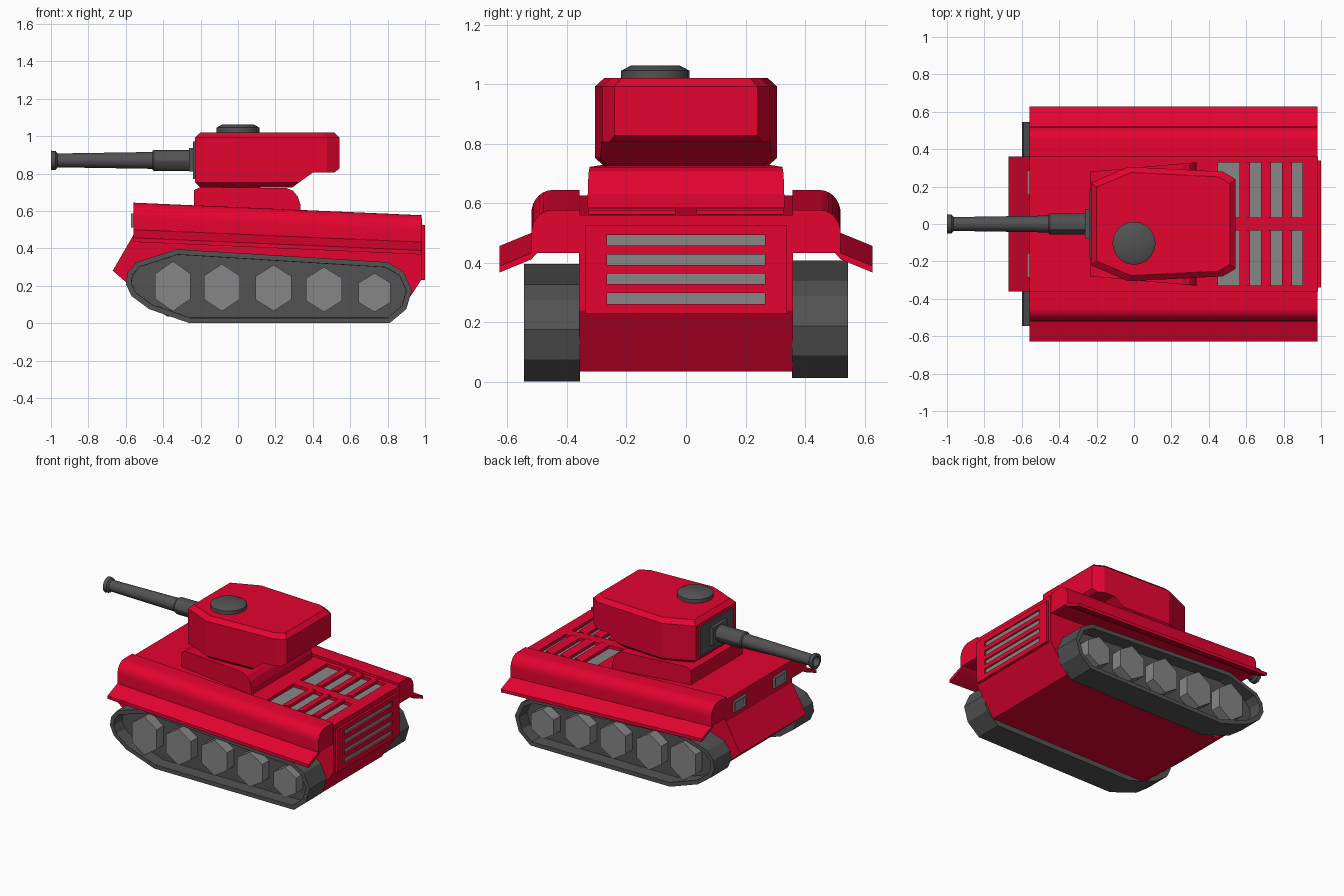
import bpy, bmesh, math

if "Cube" in bpy.data.objects:
    bpy.data.objects.remove(bpy.data.objects["Cube"])

def material(name, color):
    m = bpy.data.materials.new(name)
    m.diffuse_color = (*color, 1)
    m.use_nodes = True
    m.node_tree.nodes["Principled BSDF"].inputs["Base Color"].default_value = m.diffuse_color
    return m

RED = material("red_paint", (0.78, 0.001, 0.03))
DARK = material("dark_metal", (0.085, 0.085, 0.085))
GREY = material("light_metal", (0.24, 0.24, 0.24))

def finish(name, bm, mat, smooth=None):
    bmesh.ops.recalc_face_normals(bm, faces=bm.faces)
    me = bpy.data.meshes.new(name)
    bm.to_mesh(me)
    bm.free()
    ob = bpy.data.objects.new(name, me)
    bpy.context.collection.objects.link(ob)
    me.materials.append(mat)
    if smooth:
        activate(ob)
        bpy.ops.object.shade_smooth_by_angle(angle=math.radians(smooth))
    return ob

def activate(ob):
    bpy.ops.object.select_all(action='DESELECT')
    ob.select_set(True)
    bpy.context.view_layer.objects.active = ob

def loft_bm(rings):
    """Bridge rings of equal length and cap the ends."""
    bm = bmesh.new()
    vs = [[bm.verts.new(p) for p in r] for r in rings]
    n = len(vs[0])
    for a, b in zip(vs, vs[1:]):
        for i in range(n):
            j = (i + 1) % n
            bm.faces.new((a[i], a[j], b[j], b[i]))
    bm.faces.new(vs[0])
    bm.faces.new(vs[-1])
    return bm

def recess(bm, rim, offset):
    """Leave a rim on the last cap and push its middle in by offset."""
    bmesh.ops.recalc_face_normals(bm, faces=bm.faces)
    bm.faces.ensure_lookup_table()
    cap = bm.faces[-1]
    for t in (rim, 0.001):
        bmesh.ops.inset_region(bm, faces=[cap], thickness=t, use_even_offset=True)
    bmesh.ops.translate(bm, verts=cap.verts, vec=offset)

def loft(name, rings, mat, smooth=None):
    return finish(name, loft_bm(rings), mat, smooth)

def side_prism(name, pts, width, mat):
    """Extrude an x-z profile symmetrically in y; width may depend on x."""
    w = width if callable(width) else (lambda x: width)
    return loft(name, [[(x, s * w(x), z) for x, z in pts] for s in (-1, 1)], mat)

def box(name, x0, x1, y0, y1, z0, z1, mat, slope=None):
    """Axis box; slope(x) is added to z when given."""
    f = slope or (lambda x: 0)
    return loft(name, [[(x, y0, z0 + f(x)), (x, y1, z0 + f(x)),
                        (x, y1, z1 + f(x)), (x, y0, z1 + f(x))] for x in (x0, x1)], mat)

def cut(ob, cutter):
    m = ob.modifiers.new("cut", 'BOOLEAN')
    m.operation, m.solver, m.object = 'DIFFERENCE', 'EXACT', cutter
    activate(ob)
    bpy.ops.object.modifier_apply(modifier=m.name)
    bpy.data.objects.remove(cutter)

def lathe_x(name, profile, z, sides, mat, smooth=None):
    """Revolve (x, radius) points around a line along x."""
    rings = [[(x, r * math.cos(2 * math.pi * i / sides), z + r * math.sin(2 * math.pi * i / sides))
              for i in range(sides)] for x, r in profile]
    return loft(name, rings, mat, smooth)

# Hull with two deck wells
deck = lambda x: 0.625 - 0.042 * (x + 0.56)
hull = side_prism("hull", [(-0.56, 0.47), (-0.56, 0.625), (0.985, deck(0.985)), (0.985, 0.24),
                           (0.96, 0.2), (0.85, 0.035), (-0.38, 0.035), (-0.60, 0.22), (-0.67, 0.28)], 0.36, RED)
for s in (-1, 1):
    y0, y1 = sorted((s * 0.035, s * 0.328))
    cut(hull, box("well_cutter", 0.45, 0.90, y0, y1, -0.035, 0.1, RED, deck))
    box("deck_vent_floor", 0.45, 0.90, y0, y1, -0.036, -0.022, GREY, deck)
    # Louvre slats
    for k, x in enumerate((0.592, 0.705, 0.818)):
        box(f"deck_slat_{k}", x - 0.027, x + 0.027, y0, y1, -0.015, 0.005, RED,
            lambda t, x=x: deck(x) + 0.2 * (t - x))

# Rear grille: frame bars in front of a grey plate
box("grille_plate", 0.98, 0.988, -0.30, 0.30, 0.25, 0.51, GREY)
edges = [0.23, 0.262, 0.298, 0.328, 0.363, 0.393, 0.428, 0.458, 0.493, 0.525]
for k in range(0, 10, 2):
    box(f"grille_bar_{k // 2}", 0.98, 1.0, -0.265, 0.265, edges[k], edges[k + 1], RED)
for s in (-1, 1):
    y0, y1 = sorted((s * 0.265, s * 0.34))
    box("grille_side", 0.98, 1.0, y0, y1, 0.23, 0.525, RED)

# Fenders with flared skirts
arc = [(0.45 + 0.07 * math.sin(a), 0.564 + 0.08 * math.cos(a))
       for a in [math.pi / 2 * i / 7 for i in range(8)]]
fender = [(0.358, 0.5), (0.358, 0.644)] + arc + [(0.52, 0.5), (0.627, 0.456), (0.627, 0.434),
                                                 (0.52, 0.478), (0.5, 0.5)]
for s, side in ((-1, "near"), (1, "far")):
    loft(f"fender_{side}", [[(x, s * y, z - dz) for y, z in fender]
                            for x, dz in ((-0.56, 0), (0.98, 0.067))], RED, 30)

# Front lamps: box with an inset lens
for s, side in ((-1, "near"), (1, "far")):
    bm = loft_bm([[(x, s * 0.22 + y, z) for y, z in
                   ((-0.066, 0.51), (0.066, 0.51), (0.066, 0.585), (-0.066, 0.585))] for x in (-0.55, -0.573)])
    recess(bm, 0.012, (0.01, 0, 0))
    finish(f"lamp_{side}", bm, GREY)

# Tracks: outline prism with a recessed outer face, plus hexagonal wheels
outline = [(-0.60, 0.21), (-0.59, 0.27), (-0.545, 0.325), (-0.325, 0.395), (0.8, 0.326), (0.885, 0.275),
           (0.93, 0.175), (0.9, 0.075), (0.81, 0.0), (-0.26, 0.0), (-0.475, 0.075), (-0.57, 0.145)]
wheels = [(-0.348, 0.197, 0.095, 0.134), (-0.086, 0.19, 0.096, 0.126), (0.19, 0.188, 0.097, 0.123),
          (0.46, 0.18, 0.097, 0.12), (0.73, 0.163, 0.086, 0.104)]
for s, side, lift in ((-1, "near", 0), (1, "far", 0.013)):
    bm = loft_bm([[(x, s * y, z + lift) for x, z in outline] for y in (0.357, 0.545)])
    recess(bm, 0.028, (0, -s * 0.09, 0))
    finish(f"track_{side}", bm, DARK)
    for k, (x, z, w, h) in enumerate(wheels):
        hexagon = [(x + w * math.sin(a) / math.sin(math.pi / 3), z + lift + h * math.cos(a))
                   for a in [math.pi / 3 * i for i in range(6)]]
        loft(f"wheel_{side}_{k}", [[(px, s * y, pz) for px, pz in hexagon] for y in (0.43, 0.53)], GREY)

# Turret base
side_prism("turret_base", [(-0.235, 0.58), (-0.235, 0.71), (-0.2, 0.728), (0.26, 0.722), (0.295, 0.707),
                           (0.32, 0.675), (0.335, 0.63), (0.335, 0.56)],
           lambda x: 0.28 + 0.088 * (x + 0.235), RED)

# Turret: plan rings with chamfers, rear underside cut away
half = [(-0.23, 0.22), (-0.03, 0.306), (0.475, 0.28), (0.543, 0.24)]
plan = half + [(x, -y) for x, y in reversed(half)]
ring = lambda z, inset: [(0.16 + (x - 0.16) * (1 - inset / 0.39), y * (1 - inset / 0.3), z) for x, y in plan]
turret = loft("turret", [ring(0.725, 0.03), ring(0.752, 0), ring(0.992, 0), ring(1.02, 0.03)], RED)
cut(turret, side_prism("bustle_cutter", [(0.255, 0.70), (0.40, 0.805), (0.515, 0.805), (0.56, 0.84),
                                         (0.7, 0.84), (0.7, 0.6), (0.255, 0.6)], 0.5, RED))

# Mantlet and gun
box("mantlet_plate", -0.24, -0.2, -0.185, 0.185, 0.77, 0.97, DARK)
box("mantlet_collar", -0.262, -0.22, -0.08, 0.08, 0.81, 0.935, DARK)
lathe_x("gun", [(-0.22, 0.056), (-0.45, 0.056), (-0.458, 0.05), (-0.458, 0.045), (-0.965, 0.037),
                (-0.975, 0.05), (-1.0, 0.052), (-1.0, 0.034), (-0.93, 0.03)], 0.87, 12, DARK, 30)

# Hatch
loft("hatch", [[(r * math.cos(math.pi * i / 10), -0.103 + r * math.sin(math.pi * i / 10), z) for i in range(20)]
               for z, r in ((1.0, 0.115), (1.045, 0.115), (1.062, 0.083))], DARK, 30)
